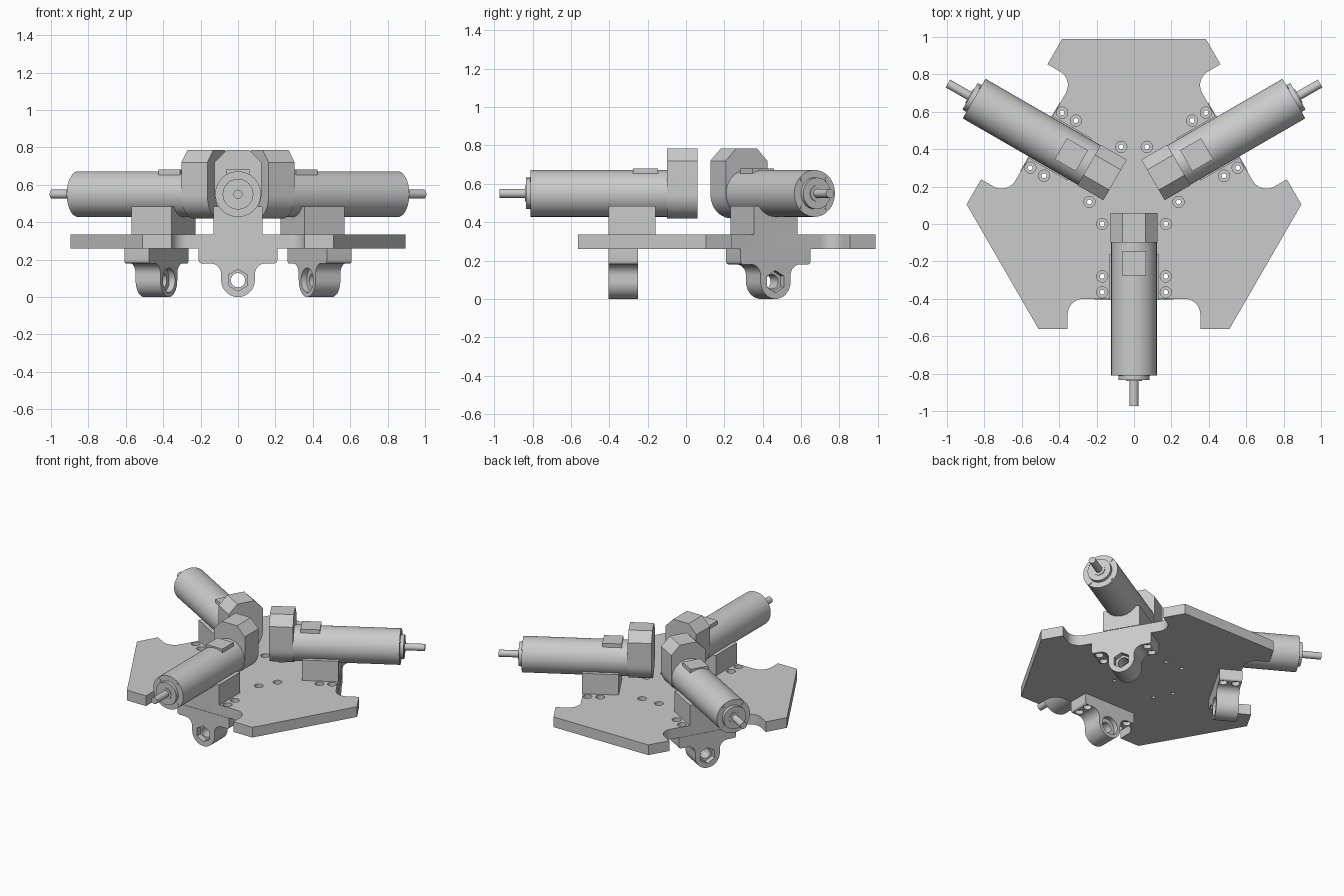
import bpy, bmesh
from math import sin, cos, pi, radians
from mathutils import Matrix, Vector

if "Cube" in bpy.data.objects:
    bpy.data.objects.remove(bpy.data.objects["Cube"])

grey = bpy.data.materials.new("machined grey")
grey.use_nodes = True
COLOUR = (0.6, 0.6, 0.6, 1)
grey.diffuse_color = COLOUR
grey.node_tree.nodes["Principled BSDF"].inputs["Base Color"].default_value = COLOUR

HUB = Vector((0, 0.177, 0))    # centre of the three-fold symmetry
AXIS = 0.55                    # height of the motor axis
SIDES = ("front", "left", "right")


def turn(k):
    return Matrix.Translation(HUB) @ Matrix.Rotation(k * 2 * pi / 3, 4, "Z") @ Matrix.Translation(-HUB)


def arc(cx, cy, r, a0, a1, n=10):
    return [(cx + r * cos(radians(a0 + (a1 - a0) * i / n)),
             cy + r * sin(radians(a0 + (a1 - a0) * i / n))) for i in range(n + 1)]


def prism(bm, pts, lo, hi, upright=False):
    """Extrude a profile: (x, y) along z, or (x, z) along y."""
    def at(p, d):
        return (p[0], p[1], d) if upright else (p[0], d, p[1])
    rings = [[bm.verts.new(at(p, d)) for p in pts] for d in (lo, hi)]
    n = len(pts)
    bm.faces.new(rings[0])
    bm.faces.new(rings[1])
    for i in range(n):
        j = (i + 1) % n
        bm.faces.new((rings[0][i], rings[0][j], rings[1][j], rings[1][i]))


def rod(bm, x, z, r, y0, y1, n=48):
    prism(bm, [(x + r * sin(2 * pi * i / n), z + r * cos(2 * pi * i / n)) for i in range(n)], y0, y1)


def drill(bm, x, y, r, z0, z1, n=24):
    prism(bm, arc(x, y, r, 0, 360 * (n - 1) / n, n - 1), z0, z1, True)


def box(bm, x, y0, y1, z0, z1):
    prism(bm, [(-x, z0), (x, z0), (x, z1), (-x, z1)], y0, y1)


def make(name, bm, matrix=Matrix()):
    bmesh.ops.recalc_face_normals(bm, faces=bm.faces)
    mesh = bpy.data.meshes.new(name)
    bm.to_mesh(mesh)
    bm.free()
    mesh.transform(matrix)
    mesh.materials.append(grey)
    ob = bpy.data.objects.new(name, mesh)
    bpy.context.collection.objects.link(ob)
    return ob


def select(ob):
    bpy.ops.object.select_all(action="DESELECT")
    ob.select_set(True)
    bpy.context.view_layer.objects.active = ob


def cut(ob, cutter):
    cutter.hide_render = True
    select(ob)
    mod = ob.modifiers.new("holes", "BOOLEAN")
    mod.operation, mod.solver, mod.use_self = "DIFFERENCE", "EXACT", True
    mod.object = cutter
    bpy.ops.object.modifier_apply(modifier=mod.name)
    bpy.data.objects.remove(cutter)


def smooth(ob):
    select(ob)
    bpy.ops.object.shade_smooth_by_angle(angle=radians(30))


# Base plate: one third of the outline, repeated round the hub
third = ([(-0.51, -0.562), (-0.355, -0.562)] + arc(-0.27, -0.485, 0.085, 180, 90)
         + arc(0.27, -0.485, 0.085, 90, 0) + [(0.355, -0.562), (0.51, -0.562)])
outline = []
for k in range(3):
    outline += [(turn(k) @ Vector((x, y, 0)))[:2] for x, y in third]
bm = bmesh.new()
prism(bm, outline, 0.26, 0.335, True)
plate = make("base_plate", bm)

HOLES = [(s * 0.17, y) for s in (-1, 1) for y in (0.0, -0.28, -0.365)]
for k in range(3):
    bm = bmesh.new()
    for x, y in HOLES:
        drill(bm, x, y, 0.013, 0.2, 0.4)
        drill(bm, x, y, 0.03, 0.305, 0.4)
    cut(plate, make("plate_cutter", bm, turn(k)))
smooth(plate)

for k, side in enumerate(SIDES):
    m = turn(k)

    # Motor body with stepped nose, shaft and a flat tab on top
    bm = bmesh.new()
    rod(bm, 0, AXIS, 0.122, -0.81, -0.09, 64)
    smooth(make(side + "_motor_body", bm, m))
    bm = bmesh.new()
    rod(bm, 0, AXIS, 0.082, -0.835, -0.805)
    smooth(make(side + "_motor_nose", bm, m))
    bm = bmesh.new()
    rod(bm, 0, AXIS, 0.042, -0.84, -0.83)
    rod(bm, 0, AXIS, 0.024, -0.972, -0.83, 32)
    smooth(make(side + "_motor_shaft", bm, m))
    bm = bmesh.new()
    for sx in (-1, 1):
        for sz in (-1, 1):
            rod(bm, sx * 0.073, AXIS + sz * 0.073, 0.012, -0.814, -0.805, 16)
    smooth(make(side + "_motor_screws", bm, m))
    bm = bmesh.new()
    box(bm, 0.065, -0.275, -0.145, 0.64, 0.681)
    make(side + "_motor_tab", bm, m)

    # Gear housing: round below, chamfered on top
    bm = bmesh.new()
    prism(bm, arc(0, 0.545, 0.125, 180, 360, 24)
          + [(0.125, 0.72), (0.062, 0.785), (-0.062, 0.785), (-0.125, 0.72)], -0.1, 0.06)
    smooth(make(side + "_gear_housing", bm, m))

    # Block carrying the motor
    bm = bmesh.new()
    box(bm, 0.13, -0.405, -0.16, 0.335, 0.485)
    make(side + "_motor_mount", bm, m)

    # Hanging bracket: flange blending into a round lug
    half = (arc(0.195, 0.195, 0.015, 0, -90, 4) + arc(0.148, 0.122, 0.058, 90, 180)
            + arc(0, 0.09, 0.09, 0, -90, 14))
    profile = [(0.21, 0.26)] + half + [(-x, z) for x, z in reversed(half[:-1])] + [(-0.21, 0.26)]
    bm = bmesh.new()
    prism(bm, profile, -0.403, -0.25)
    bracket = make(side + "_bracket", bm, m)

    # Lug bore with hexagon pocket outside and round pocket inside
    bm = bmesh.new()
    rod(bm, 0, 0.09, 0.038, -0.5, -0.2, 32)
    rod(bm, 0, 0.09, 0.058, -0.5, -0.365, 6)
    rod(bm, 0, 0.09, 0.065, -0.285, -0.2)
    for x, y in HOLES:
        if y < -0.1:
            drill(bm, x, y, 0.013, 0.1, 0.3)
            drill(bm, x, y, 0.028, 0.1, 0.21)
    cut(bracket, make("bracket_cutter", bm, m))
    smooth(bracket)
